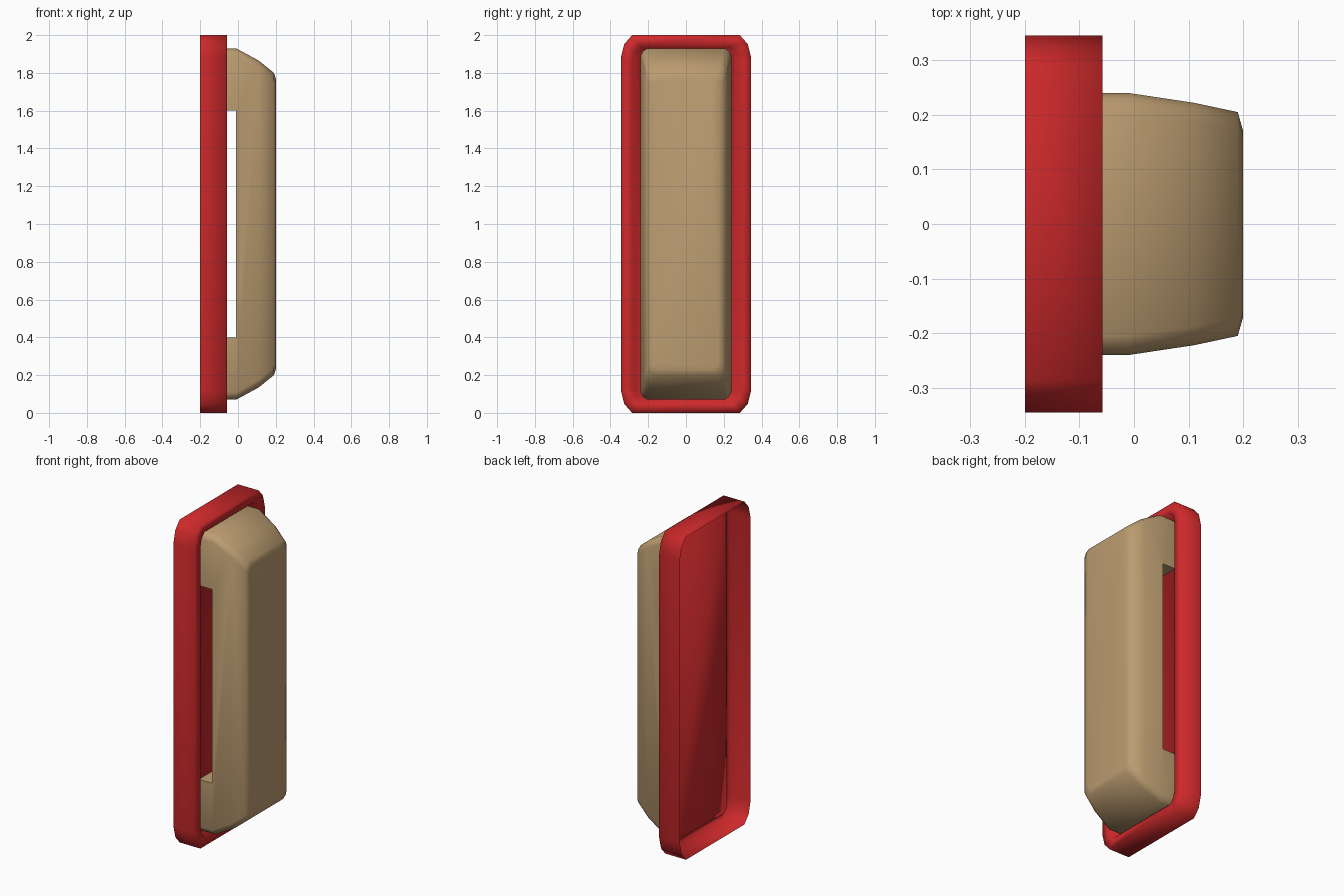
import bpy, bmesh, math

if "Cube" in bpy.data.objects:
    bpy.data.objects.remove(bpy.data.objects["Cube"])


def material(name, rgb):
    m = bpy.data.materials.new(name)
    m.diffuse_color = (*rgb, 1)
    m.use_nodes = True
    m.node_tree.nodes["Principled BSDF"].inputs["Base Color"].default_value = m.diffuse_color
    return m


RED = material("red", (0.61, 0.022, 0.024))
TAN = material("tan", (0.50, 0.335, 0.165))
FLOOR = -0.1  # x of the recessed plate floor


def outline(hy, hz, cy, cz):
    """Rectangle in y/z with two-segment rounded corners, centred on z = 1."""
    corner = [(hy, hz - cz), (hy - 0.3 * cy, hz - 0.4 * cz), (hy - cy, hz)]
    pts = []
    for sy, sz in ((1, 1), (-1, 1), (-1, -1), (1, -1)):
        c = corner if sy * sz > 0 else corner[::-1]
        pts += [(sy * y, 1 + sz * z) for y, z in c]
    return pts


def loft(name, rings, mat, cap_back=True):
    """Skin a list of (x, outline) rings, capping the front end."""
    bm = bmesh.new()
    loops = [[bm.verts.new((x, y, z)) for y, z in pts] for x, pts in rings]
    for a, b in zip(loops, loops[1:]):
        n = len(a)
        for i in range(n):
            j = (i + 1) % n
            bm.faces.new((a[i], a[j], b[j], b[i]))
    bm.faces.new(loops[-1])
    if cap_back:
        bm.faces.new(loops[0][::-1])
    me = bpy.data.meshes.new(name)
    bm.to_mesh(me)
    bm.free()
    me.materials.append(mat)
    ob = bpy.data.objects.new(name, me)
    bpy.context.collection.objects.link(ob)
    return ob


def activate(ob):
    bpy.ops.object.select_all(action='DESELECT')
    ob.select_set(True)
    bpy.context.view_layer.objects.active = ob


# Back plate: thin shell open at the back, raised lip sloping to a recessed floor
outer = outline(0.345, 1.0, 0.06, 0.12)
lip = outline(0.285, 0.945, 0.04, 0.08)
floor = outline(0.26, 0.935, 0.03, 0.05)
plate = loft("back_plate", [(-0.2, outer), (-0.058, outer), (-0.058, lip), (FLOOR, floor)],
             RED, cap_back=False)

# Handle: tapering block with a finger gap cut through behind it
levels = [(FLOOR, 0.24, 0.93), (-0.01, 0.24, 0.93), (0.11, 0.222, 0.865),
          (0.19, 0.205, 0.80), (0.2, 0.17, 0.77)]
handle = loft("handle", [(x, outline(hy, hz, 0.035, 0.04)) for x, hy, hz in levels], TAN)

bpy.ops.mesh.primitive_cube_add(size=1, location=(-0.11, 0, 1))
cutter = bpy.context.object
cutter.name = "gap_cutter"
cutter.scale = (0.201, 1, 1.2)
cutter.hide_render = True
cut = handle.modifiers.new("gap", 'BOOLEAN')
cut.operation = 'DIFFERENCE'
cut.solver = 'EXACT'
cut.object = cutter
activate(handle)
bpy.ops.object.modifier_apply(modifier="gap")
bpy.data.objects.remove(cutter)

# Drop the hidden foot faces that touch the plate
bm = bmesh.new()
bm.from_mesh(handle.data)
hidden = [f for f in bm.faces if all(v.co.x < FLOOR + 0.001 for v in f.verts)]
bmesh.ops.delete(bm, geom=hidden, context='FACES')
bm.to_mesh(handle.data)
bm.free()

for ob, angle in ((plate, 120), (handle, 80)):
    activate(ob)
    bpy.ops.object.shade_smooth_by_angle(angle=math.radians(angle))
